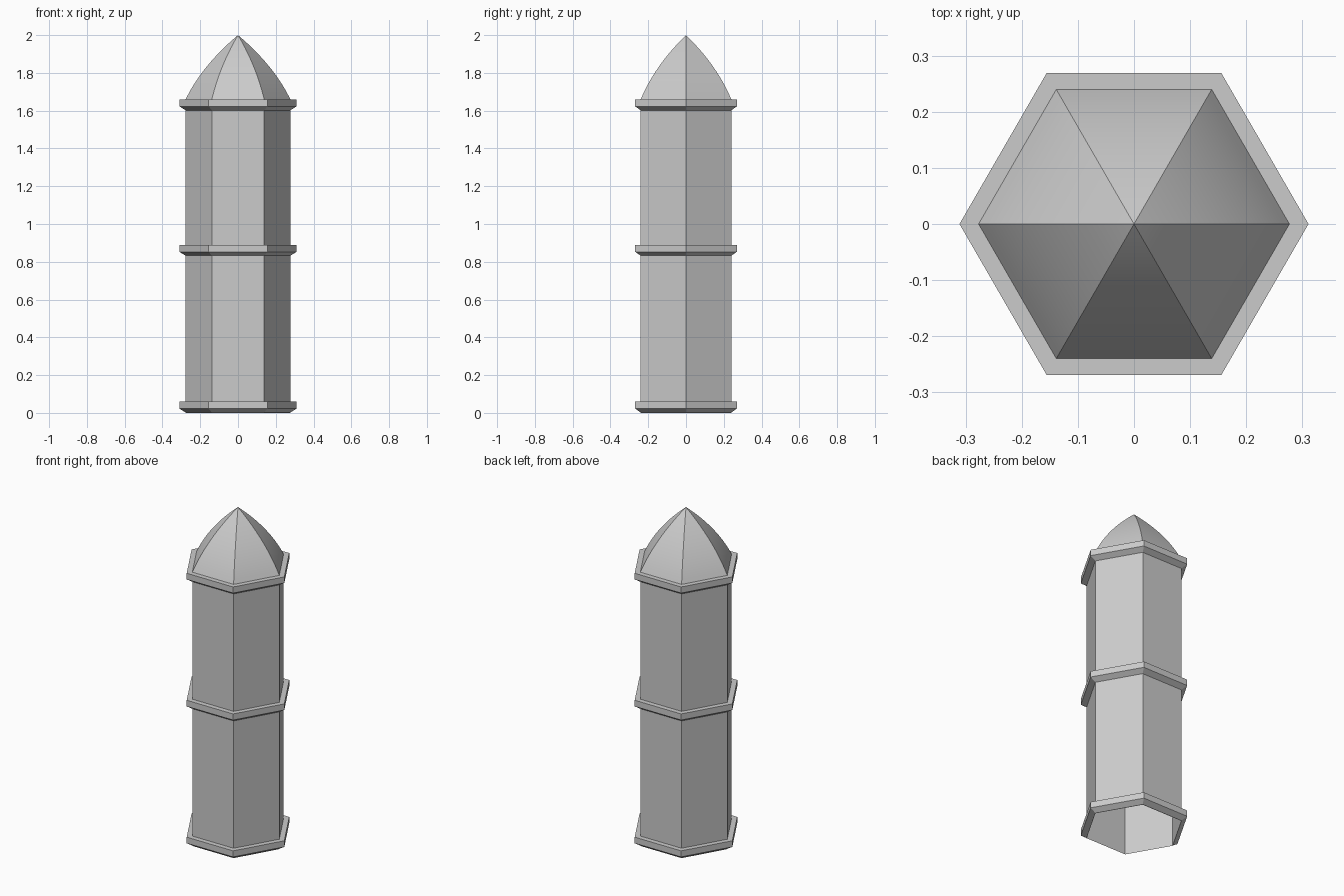
import bpy
import bmesh
from math import cos, sin, pi, radians

cube = bpy.data.objects.get("Cube")
if cube:
    bpy.data.objects.remove(cube, do_unlink=True)

stone = bpy.data.materials.new("grey stone")
stone.use_nodes = True
stone.diffuse_color = (0.6, 0.6, 0.6, 1)
stone.node_tree.nodes["Principled BSDF"].inputs["Base Color"].default_value = (0.6, 0.6, 0.6, 1)

SIDES = 6
WALL = 0.277   # shaft corner radius
RIM = 0.311    # collar corner radius
HEIGHT = 2.0
EAVES = 1.66


def hexagonal(name, profile):
    """Sweep an upward (radius, z) profile round six corners; radius 0 makes a tip."""
    bm = bmesh.new()
    rings = []
    for r, z in profile:
        if r < 1e-6:
            rings.append([bm.verts.new((0, 0, z))] * SIDES)
        else:
            rings.append([bm.verts.new((r * cos(2 * pi * i / SIDES), r * sin(2 * pi * i / SIDES), z))
                          for i in range(SIDES)])
    for low, high in zip(rings, rings[1:]):
        for i in range(SIDES):
            j = (i + 1) % SIDES
            corners = [low[i], low[j], high[j], high[i]]
            bm.faces.new(list(dict.fromkeys(corners)))
    mesh = bpy.data.meshes.new(name)
    bm.to_mesh(mesh)
    bm.free()
    mesh.materials.append(stone)
    obj = bpy.data.objects.new(name, mesh)
    bpy.context.collection.objects.link(obj)
    return obj


# Hollow shaft, open at the bottom
hexagonal("shaft", [(WALL, 0), (WALL, EAVES)])

# Three collars, each with a sloped underside and a flat top
for name, top in (("base_collar", 0.06), ("middle_collar", 0.89), ("top_collar", EAVES)):
    bottom = max(top - 0.058, 0)
    hexagonal(name, [(WALL, bottom), (RIM, bottom + 0.021), (RIM, top), (WALL, top)])

# Pointed dome: curved panels meeting at sharp ridges
STEPS = 14
curve = []
for k in range(STEPS + 1):
    t = k / STEPS
    r = (1 - t) ** 2 * WALL + 2 * t * (1 - t) * 0.19
    z = (1 - t) ** 2 * EAVES + 2 * t * (1 - t) * 1.84 + t * t * HEIGHT
    curve.append((r, z))
dome = hexagonal("dome", curve)

bpy.ops.object.select_all(action="DESELECT")
dome.select_set(True)
bpy.context.view_layer.objects.active = dome
bpy.ops.object.shade_smooth_by_angle(angle=radians(20))
